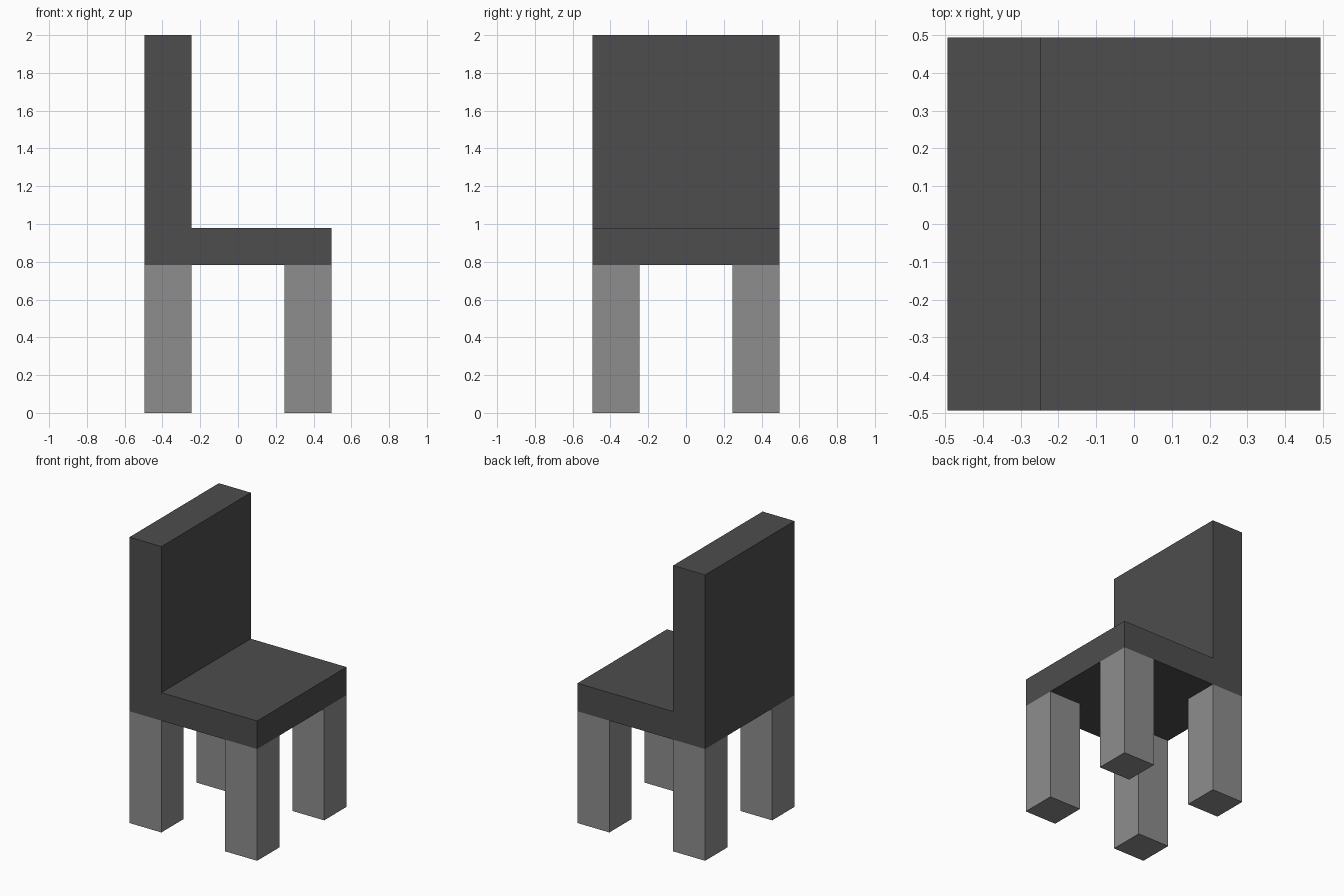
import bpy, bmesh
from mathutils import Matrix, Vector

if "Cube" in bpy.data.objects:
    bpy.data.objects.remove(bpy.data.objects["Cube"])

HALF = 0.494        # half width and depth of the chair
LEG = 0.247         # leg side, also the backrest thickness
SEAT_LOW, SEAT_TOP, TOP = 0.782, 0.978, 2.0


def grey(name, value):
    mat = bpy.data.materials.new(name)
    mat.diffuse_color = (value, value, value, 1)
    mat.use_nodes = True
    mat.node_tree.nodes["Principled BSDF"].inputs["Base Color"].default_value = mat.diffuse_color
    return mat


def add_object(name, bm, mat):
    bmesh.ops.recalc_face_normals(bm, faces=bm.faces)
    mesh = bpy.data.meshes.new(name)
    bm.to_mesh(mesh)
    bm.free()
    mesh.materials.append(mat)
    obj = bpy.data.objects.new(name, mesh)
    bpy.context.collection.objects.link(obj)
    return obj


dark = grey("dark_grey", 0.075)
mid = grey("mid_grey", 0.27)

# Seat and backrest: one L-shaped profile extruded across the width
profile = [(-HALF, SEAT_LOW), (HALF, SEAT_LOW), (HALF, SEAT_TOP),
           (LEG - HALF, SEAT_TOP), (LEG - HALF, TOP), (-HALF, TOP)]
bm = bmesh.new()
face = bm.faces.new([bm.verts.new((x, -HALF, z)) for x, z in profile])
extruded = bmesh.ops.extrude_face_region(bm, geom=[face])["geom"]
bmesh.ops.translate(bm, vec=(0, 2 * HALF, 0),
                    verts=[g for g in extruded if isinstance(g, bmesh.types.BMVert)])
add_object("seat_and_backrest", bm, dark)

# Four square legs, flush with the seat corners
offset = HALF - LEG / 2
for x_name, sx in (("back", -1), ("front", 1)):
    for y_name, sy in (("right", -1), ("left", 1)):
        bm = bmesh.new()
        bmesh.ops.create_cube(bm, size=1, matrix=Matrix.LocRotScale(
            None, None, Vector((LEG, LEG, SEAT_LOW))))
        leg = add_object(f"{x_name}_{y_name}_leg", bm, mid)
        leg.location = (sx * offset, sy * offset, SEAT_LOW / 2)
